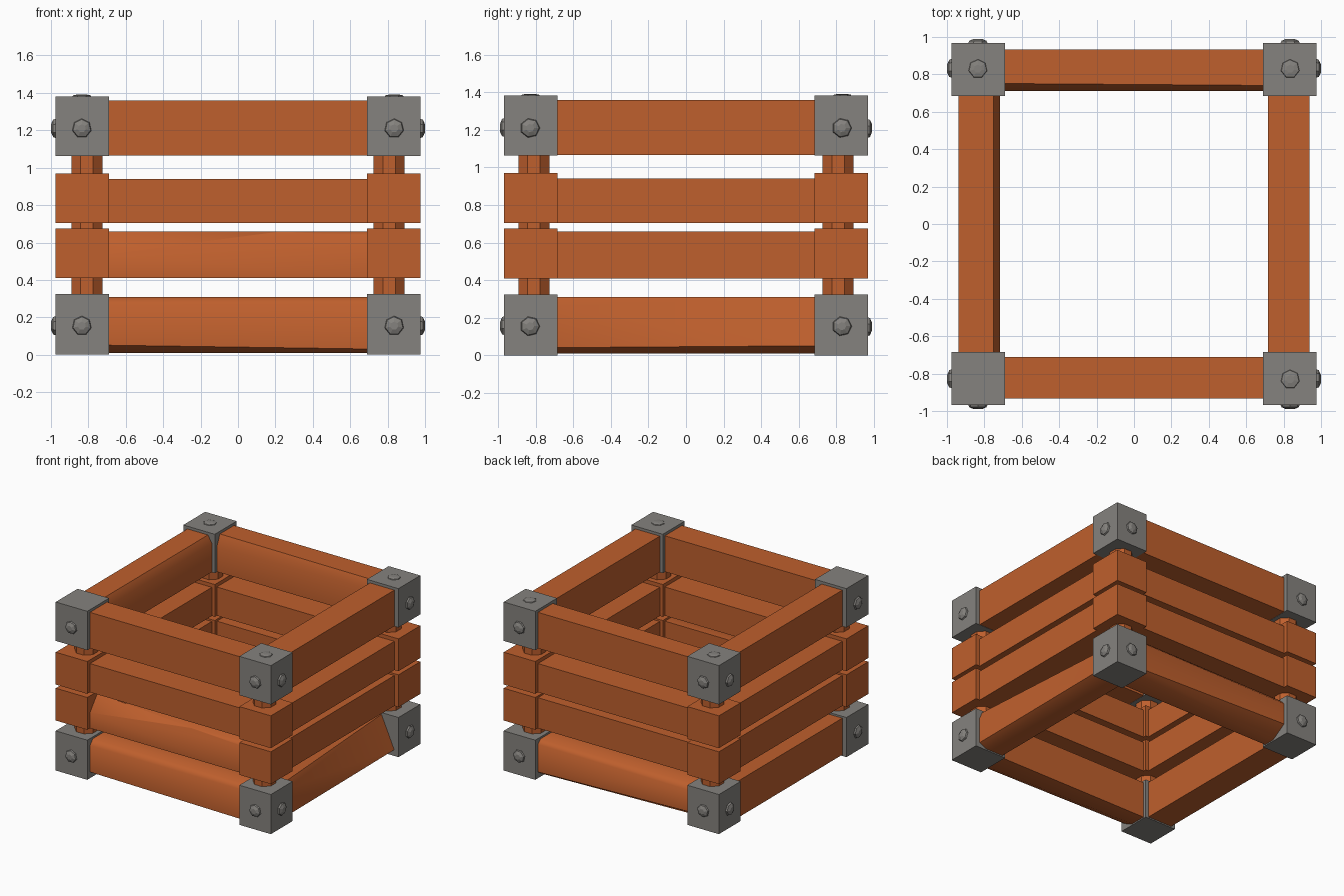
import bpy, bmesh, math
from mathutils import Vector, Matrix

if "Cube" in bpy.data.objects:
    bpy.data.objects.remove(bpy.data.objects["Cube"])


def material(name, rgb):
    m = bpy.data.materials.new(name)
    m.diffuse_color = (*rgb, 1.0)
    m.use_nodes = True
    m.node_tree.nodes["Principled BSDF"].inputs["Base Color"].default_value = m.diffuse_color
    return m


WOOD = material("orange_wood", (0.52, 0.115, 0.026))
METAL = material("grey_metal", (0.235, 0.225, 0.21))


def finish(bm, name, mat, smooth=False):
    bmesh.ops.recalc_face_normals(bm, faces=bm.faces)
    me = bpy.data.meshes.new(name)
    bm.to_mesh(me)
    bm.free()
    me.materials.append(mat)
    ob = bpy.data.objects.new(name, me)
    bpy.context.collection.objects.link(ob)
    if smooth:
        bpy.ops.object.select_all(action='DESELECT')
        ob.select_set(True)
        bpy.context.view_layer.objects.active = ob
        bpy.ops.object.shade_smooth_by_angle(angle=math.radians(48))
    return ob


def box_bm(lo, hi):
    lo, hi = Vector(lo), Vector(hi)
    bm = bmesh.new()
    bmesh.ops.create_cube(bm, size=1, matrix=Matrix.Translation((lo + hi) / 2)
                          @ Matrix.Diagonal((*(hi - lo), 1)))
    return bm


def chip(bm, centre, pts):
    """Slice away the outer side of the plane through three points."""
    a, b, c = map(Vector, pts)
    n = (b - a).cross(c - a).normalized()
    if n.dot(centre - a) > 0:
        n = -n
    bmesh.ops.bisect_plane(bm, geom=bm.verts[:] + bm.edges[:] + bm.faces[:],
                           plane_co=a, plane_no=n, clear_outer=True)
    bmesh.ops.holes_fill(bm, edges=[e for e in bm.edges if e.is_boundary], sides=0)


# Worn edges, each plane as (along, outward, height) points seen from outside
CHIPS = {
    ("front", 1): [[(-.69, .935, .54), (.2, .935, .655), (-.69, .84, .66)],
                   [(.2, .935, .66), (.69, .935, .635), (.69, .91, .66)]],
    ("front", 0): [[(-.69, .935, .27), (.69, .935, .275), (0, .90, .31)],
                   [(-.69, .935, .05), (.69, .935, .03), (0, .87, .01)]],
    ("right", 0): [[(-.69, .935, .26), (.69, .935, .05), (.69, .82, .31)],
                   [(-.69, .935, .04), (.69, .935, .05), (0, .86, .01)]],
    ("back", 0): [[(-.69, .935, .28), (.69, .935, .27), (0, .90, .31)],
                  [(-.69, .935, .05), (.69, .935, .09), (0, .84, .01)]],
    ("back", 3): [[(.69, .755, 1.36), (-.69, .745, 1.36), (0, .715, 1.28)]],
    ("left", 3): [[(-.69, .75, 1.36), (.69, .75, 1.36), (0, .715, 1.3)]],
}
LEVELS = [(.01, .31), (.41, .66), (.705, .94), (1.065, 1.36)]

# Rails: four per side, built facing +y outward then turned into place
for side, turn in (("front", 0), ("right", 90), ("back", 180), ("left", 270)):
    for i, (z0, z1) in enumerate(LEVELS):
        bm = box_bm((-.72, .715, z0), (.72, .937, z1))
        centre = Vector((0, .826, (z0 + z1) / 2))
        for pts in CHIPS.get((side, i), []):
            chip(bm, centre, pts)
        shift = -.004 if turn % 180 == 0 else .002
        for v in bm.verts:
            v.co.y = -(v.co.y + shift)          # outward becomes -y
        bm.transform(Matrix.Rotation(math.radians(turn), 4, 'Z'))
        finish(bm, f"{side}_rail_{i + 1}", WOOD, (side, i) in CHIPS)

# Corner blocks, metal caps, posts and rivets
IN_X, OUT_X, IN_Y, OUT_Y = .69, .976, .685, .968
CX, CY = .835, .83


def rivet(name, pos, direction, h):
    bm = bmesh.new()
    for r1, r2, d0, d1 in ((.056, .048, -.01, h * .5), (.048, .022, h * .5, h)):
        bmesh.ops.create_cone(bm, cap_ends=True, segments=7, radius1=r1, radius2=r2,
                              depth=d1 - d0, matrix=Matrix.Translation((0, 0, (d0 + d1) / 2)))
    rot = Vector((0, 0, 1)).rotation_difference(Vector(direction)).to_matrix().to_4x4()
    bm.transform(Matrix.Translation(pos) @ rot)
    finish(bm, name, METAL)


for sx in (-1, 1):
    for sy in (-1, 1):
        tag = f"{'front' if sy < 0 else 'back'}_{'left' if sx < 0 else 'right'}"

        def corner(name, z0, z1, mat):
            xs = sorted((sx * IN_X, sx * OUT_X))
            ys = sorted((sy * IN_Y, sy * OUT_Y))
            finish(box_bm((xs[0], ys[0], z0), (xs[1], ys[1], z1)), name, mat)

        corner(f"{tag}_lower_cap", 0, .325, METAL)
        corner(f"{tag}_lower_block", .41, .675, WOOD)
        corner(f"{tag}_upper_block", .705, .97, WOOD)
        corner(f"{tag}_upper_cap", 1.063, 1.382, METAL)

        # Eight-sided post
        bm = bmesh.new()
        bmesh.ops.create_cone(bm, cap_ends=True, segments=8, radius1=.089, radius2=.089, depth=1.1,
                              matrix=Matrix.Translation((sx * .808, sy * .81, .7))
                              @ Matrix.Rotation(math.radians(22.5), 4, 'Z'))
        finish(bm, f"{tag}_post", WOOD)

        # Rivets on the outer cap faces
        for level, z in (("lower", .155), ("upper", 1.21)):
            rivet(f"{tag}_{level}_side_rivet", (sx * OUT_X, sy * CY, z), (sx, 0, 0), .024)
            rivet(f"{tag}_{level}_face_rivet", (sx * CX, sy * OUT_Y, z), (0, sy, 0), .022)
        if (sx, sy) != (-1, -1):
            rivet(f"{tag}_top_rivet", (sx * CX, sy * CY, 1.382), (0, 0, 1), .01)
